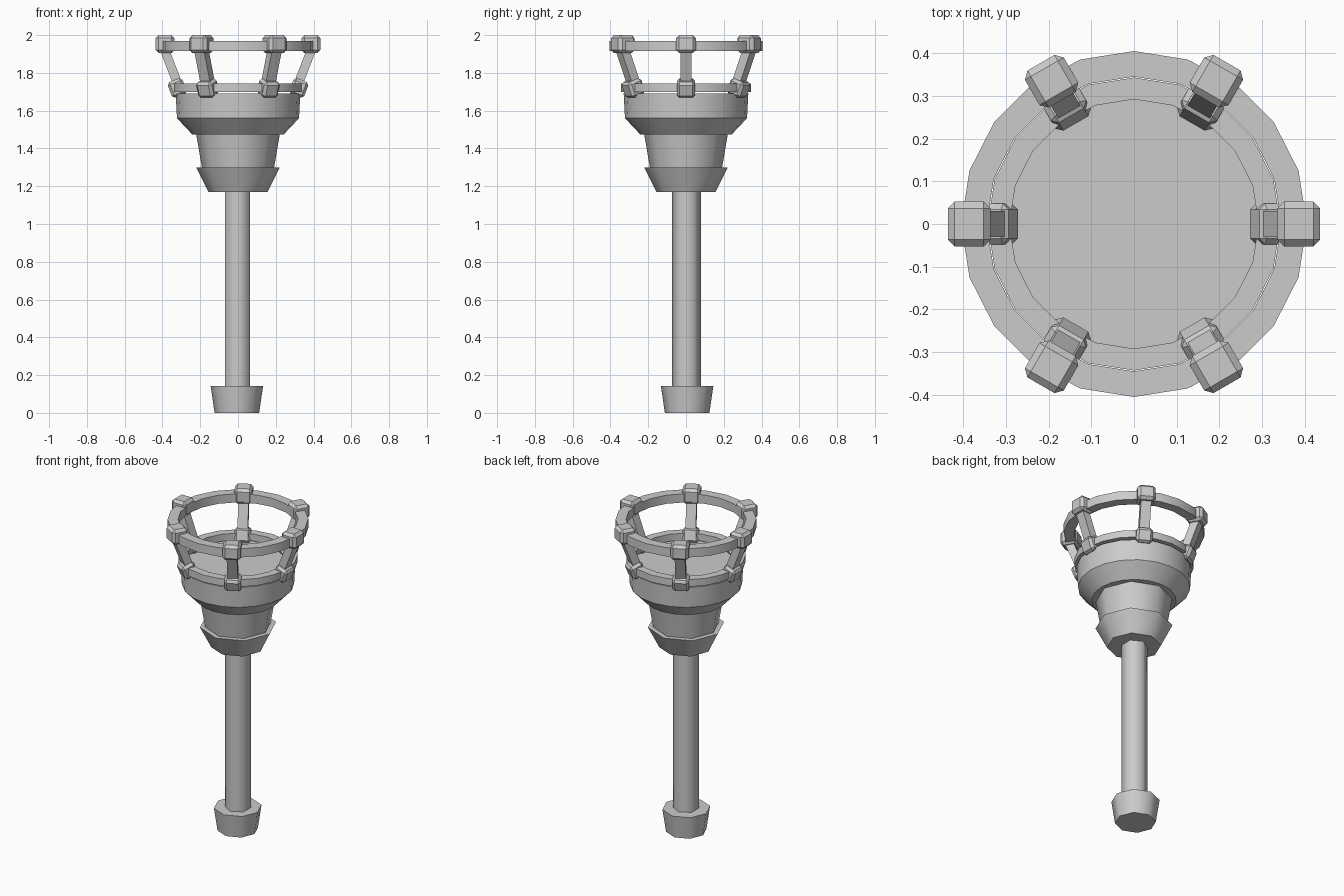
import bpy, bmesh, math
from mathutils import Matrix, Vector

if "Cube" in bpy.data.objects:
    bpy.data.objects.remove(bpy.data.objects["Cube"])


def finish(bm, name, smooth=None):
    bmesh.ops.recalc_face_normals(bm, faces=bm.faces[:])
    me = bpy.data.meshes.new(name)
    bm.to_mesh(me)
    bm.free()
    ob = bpy.data.objects.new(name, me)
    bpy.context.collection.objects.link(ob)
    if smooth:
        bpy.ops.object.select_all(action='DESELECT')
        ob.select_set(True)
        bpy.context.view_layer.objects.active = ob
        bpy.ops.object.shade_smooth_by_angle(angle=math.radians(smooth))
    return ob


def lathe(name, profile, sides, turn=0.0, closed=False, center=(0, 0), smooth=None):
    """Revolve (radius, z) points; cap the ends, or close into a ring."""
    bm = bmesh.new()
    rings = []
    for r, z in profile:
        rings.append([bm.verts.new((center[0] + r * math.cos(turn + 2 * math.pi * i / sides),
                                    center[1] + r * math.sin(turn + 2 * math.pi * i / sides), z))
                      for i in range(sides)])
    pairs = list(zip(rings, rings[1:]))
    if closed:
        pairs.append((rings[-1], rings[0]))
    else:
        bm.faces.new(rings[0])
        bm.faces.new(rings[-1])
    for a, b in pairs:
        for i in range(sides):
            j = (i + 1) % sides
            bm.faces.new((a[i], a[j], b[j], b[i]))
    return finish(bm, name, smooth)


def block(name, size, r, z, tilt, angle, bevel):
    """Box at radius r, leaning outward by tilt, turned around the axis."""
    bm = bmesh.new()
    bmesh.ops.create_cube(bm, size=1.0)
    bmesh.ops.scale(bm, vec=Vector(size), verts=bm.verts[:])
    if bevel:
        bmesh.ops.bevel(bm, geom=bm.edges[:], offset=bevel, segments=1, affect='EDGES')
    m = (Matrix.Rotation(angle, 4, 'Z') @ Matrix.Translation((r, 0, z))
         @ Matrix.Rotation(tilt, 4, 'Y'))
    bmesh.ops.transform(bm, matrix=m, verts=bm.verts[:])
    return finish(bm, name)


# Handle: foot, shaft and collar
lathe("foot", [(0.118, 0), (0.139, 0.143)], 8, center=(-0.006, 0.006), smooth=50)
lathe("shaft", [(0.076, 0.1), (0.076, 1.2)], 6, turn=math.pi / 2, center=(-0.002, 0.003), smooth=65)
lathe("collar", [(0.156, 1.17), (0.222, 1.3)], 8, smooth=50)

# Head: cup and flared bowl
lathe("cup", [(0.19, 1.29), (0.193, 1.31), (0.222, 1.48)], 8, smooth=50)
lathe("bowl", [(0.243, 1.475), (0.323, 1.56), (0.33, 1.69)], 20, smooth=30)

# Crown rings
lathe("lower_ring", [(0.292, 1.7), (0.343, 1.7), (0.343, 1.745), (0.292, 1.745)], 20, closed=True, smooth=30)
lathe("upper_ring", [(0.345, 1.915), (0.405, 1.915), (0.405, 1.97), (0.345, 1.97)], 20, closed=True, smooth=30)

# Crown posts with bevelled joint blocks
lean = math.radians(21)
for k in range(6):
    a = k * math.pi / 3
    block(f"upper_joint_{k}", (0.1, 0.105, 0.095), 0.386, 1.9525, 0, a, 0.016)
    block(f"lower_joint_{k}", (0.084, 0.095, 0.088), 0.322, 1.72, lean, a, 0.014)
    block(f"post_{k}", (0.048, 0.06, 0.23), 0.353, 1.83, lean, a, 0)
